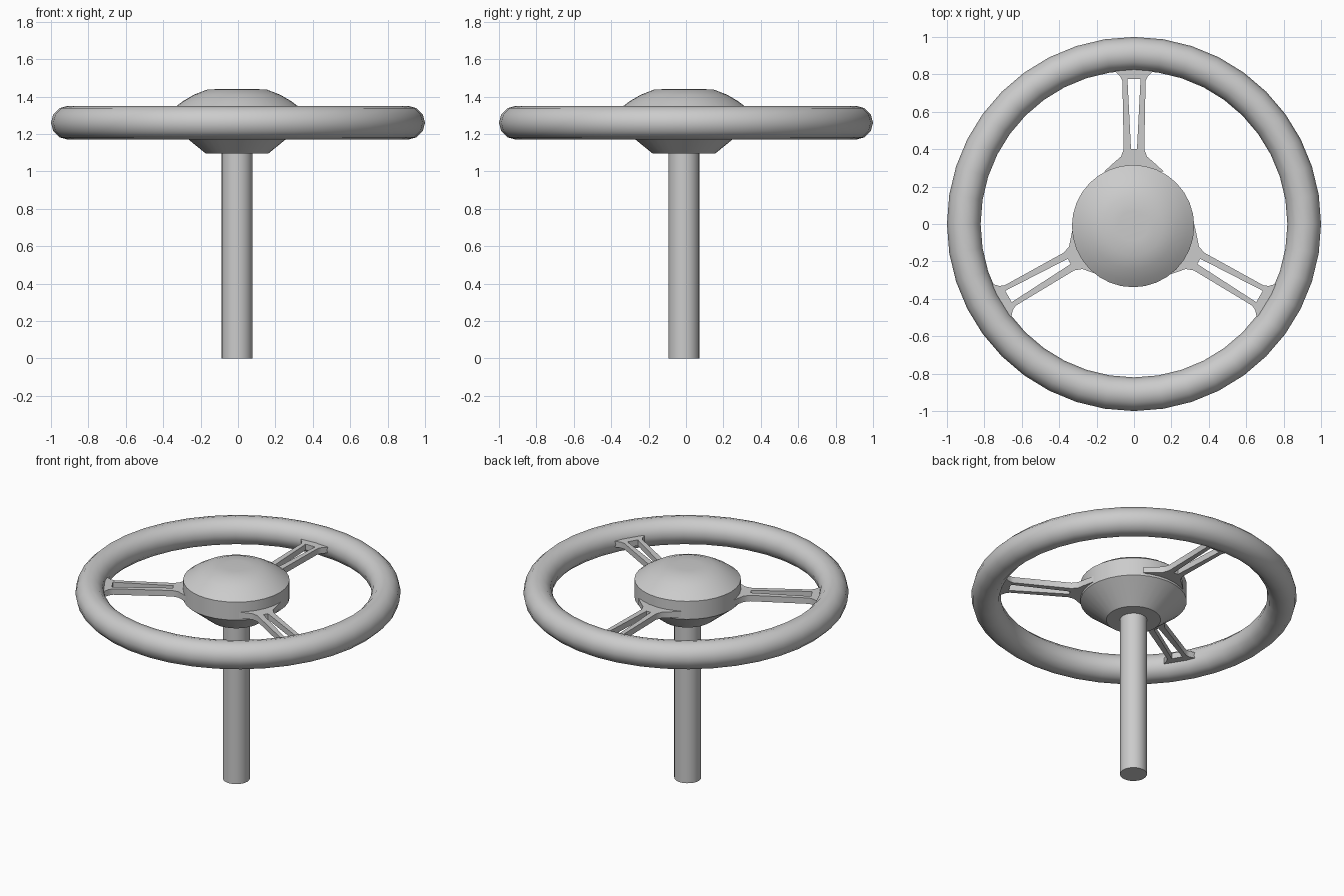
import bpy, bmesh, math
from mathutils import Matrix

if "Cube" in bpy.data.objects:
    bpy.data.objects.remove(bpy.data.objects["Cube"])

CX, CY, Z = -0.005, -0.011, 1.26   # hub axis and rim height


def finish(name, bm, angle=35):
    bmesh.ops.recalc_face_normals(bm, faces=bm.faces)
    me = bpy.data.meshes.new(name)
    bm.to_mesh(me)
    bm.free()
    ob = bpy.data.objects.new(name, me)
    bpy.context.collection.objects.link(ob)
    bpy.ops.object.select_all(action='DESELECT')
    bpy.context.view_layer.objects.active = ob
    ob.select_set(True)
    bpy.ops.object.shade_smooth_by_angle(angle=math.radians(angle))
    return ob


def lathe(name, profile, sides, x=0, y=0, closed=False):
    bm = bmesh.new()
    rings = []
    for r, z in profile:
        rings.append([bm.verts.new((x + r * math.cos(math.tau * i / sides),
                                    y + r * math.sin(math.tau * i / sides), z))
                      for i in range(sides)])
    pairs = list(zip(rings, rings[1:]))
    if closed:
        pairs.append((rings[-1], rings[0]))
    else:
        bm.faces.new(rings[0])
        bm.faces.new(rings[-1])
    for a, b in pairs:
        for i in range(sides):
            j = (i + 1) % sides
            bm.faces.new((a[i], a[j], b[j], b[i]))
    return finish(name, bm)


# Rim
section = [(0.91 + 0.09 * math.cos(math.tau * k / 12),
            Z + 0.09 * math.sin(math.tau * k / 12)) for k in range(12)]
rim = lathe("rim", section, 40, closed=True)
rim.data.shade_smooth()

# Hub: cone underside, straight wall, domed cap
lathe("hub", [(0.167, 1.095), (0.327, 1.225), (0.327, 1.347), (0.29, 1.375),
              (0.23, 1.41), (0.16, 1.437), (0.08, 1.441)], 32, CX, CY)

# Steering column
lathe("column", [(0.083, 0), (0.083, 1.12)], 24, CX, CY)

# Spokes: flared flat plates with a tapered slot
outer = [(0.16, 0.28), (0.105, 0.33), (0.07, 0.36), (0.055, 0.40),
         (0.062, 0.765), (0.074, 0.79), (0.1, 0.815), (0.115, 0.845)]
half = [(0, 0.28)] + outer + [(0, 0.845), (0, 0.775), (0.035, 0.775),
                              (0.016, 0.40), (0, 0.40)]
for n in range(3):
    bm = bmesh.new()
    for s in (1, -1):
        bm.faces.new([bm.verts.new((s * x, y, Z - 0.02)) for x, y in half][::s])
    bmesh.ops.remove_doubles(bm, verts=bm.verts, dist=1e-5)
    ext = bmesh.ops.extrude_face_region(bm, geom=bm.faces[:], use_keep_orig=True)
    top = [g for g in ext["geom"] if isinstance(g, bmesh.types.BMVert)]
    bmesh.ops.translate(bm, verts=top, vec=(0, 0, 0.04))
    bmesh.ops.transform(bm, matrix=Matrix.Rotation(math.tau * n / 3, 4, 'Z'), verts=bm.verts)
    finish(f"spoke_{n + 1}", bm, 30)
